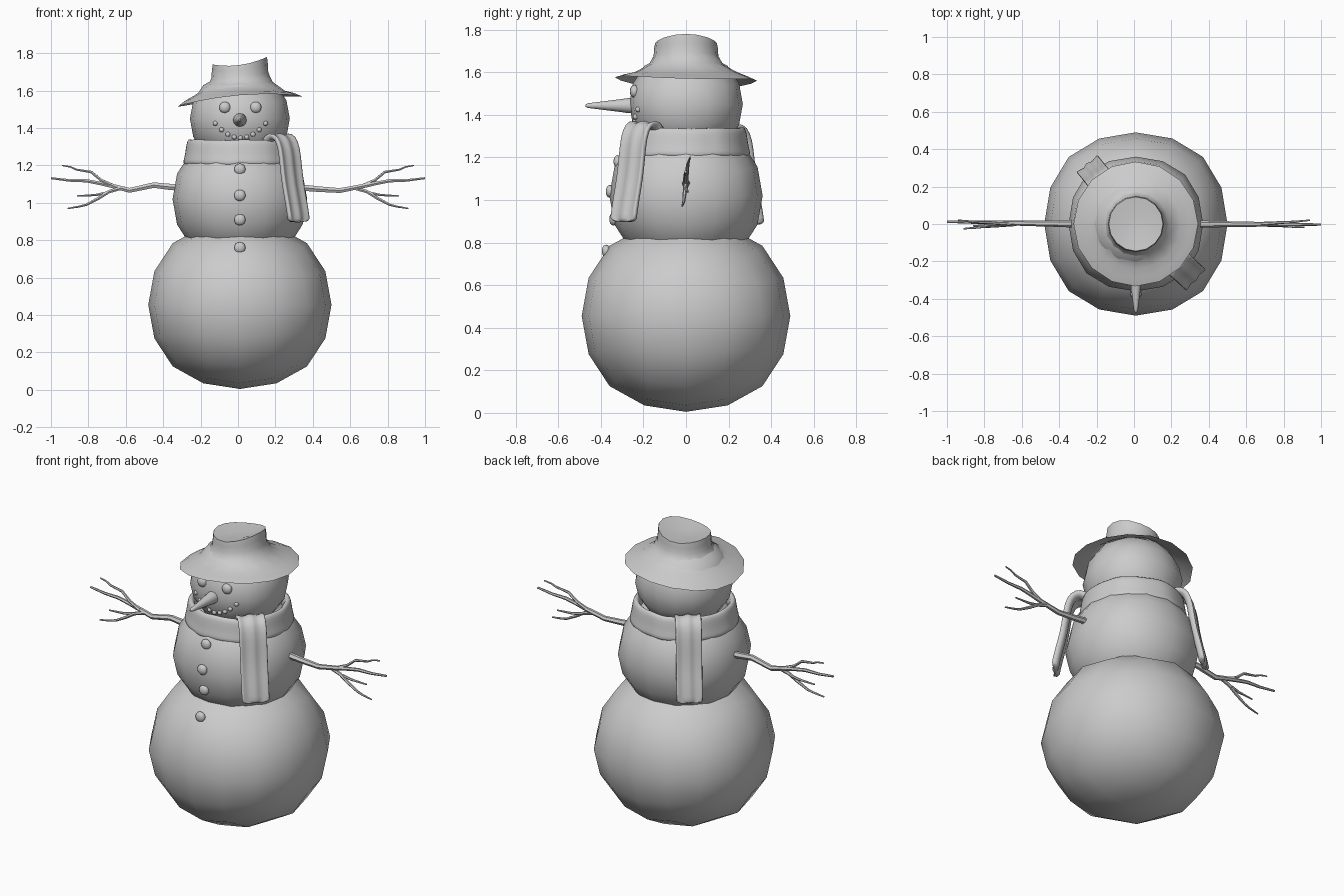
import bpy, bmesh, math, random
from mathutils import Vector, Matrix

if "Cube" in bpy.data.objects:
    bpy.data.objects.remove(bpy.data.objects["Cube"])

random.seed(4)
CX = 0.01          # the figure's vertical axis
TAU = 2 * math.pi


def link(name, bm, levels=0, angle=None):
    bmesh.ops.recalc_face_normals(bm, faces=bm.faces)
    me = bpy.data.meshes.new(name)
    bm.to_mesh(me)
    bm.free()
    ob = bpy.data.objects.new(name, me)
    bpy.context.collection.objects.link(ob)
    for p in me.polygons:
        p.use_smooth = True
    if angle:
        bpy.ops.object.select_all(action='DESELECT')
        ob.select_set(True)
        bpy.context.view_layer.objects.active = ob
        bpy.ops.object.shade_smooth_by_angle(angle=math.radians(angle))
    if levels:
        mod = ob.modifiers.new("subdivision", 'SUBSURF')
        mod.levels = mod.render_levels = levels
        mod.use_limit_surface = False
    return ob


def ball(name, centre, radii):
    """Rounded cube: 16 sides around, sized by its axis radii."""
    bm = bmesh.new()
    bmesh.ops.create_cube(bm, size=2 / 0.8785)
    bm.transform(Matrix.Translation(centre) @ Matrix.Diagonal((*radii, 1)))
    return link(name, bm, 2)


def loft(name, rings, cap_start=False, cap_end=False, loop=False, levels=0, angle=None):
    """Skin a list of closed rings of points."""
    bm = bmesh.new()
    vs = [[bm.verts.new(p) for p in ring] for ring in rings]
    n = len(vs[0])
    pairs = list(zip(vs, vs[1:])) + ([(vs[-1], vs[0])] if loop else [])
    for a, b in pairs:
        for i in range(n):
            j = (i + 1) % n
            bm.faces.new((a[i], a[j], b[j], b[i]))
    if cap_start:
        bm.faces.new(vs[0])
    if cap_end:
        bm.faces.new(vs[-1])
    return link(name, bm, levels, angle)


# Snow balls
ball("bottom_ball", (CX, 0, 0.455), (0.49, 0.49, 0.45))
middle = ball("middle_ball", (CX, 0, 1.02), (0.36, 0.36, 0.34))
head = ball("head", (CX, 0, 1.45), (0.267, 0.267, 0.245))
bottom = bpy.data.objects["bottom_ball"]
bpy.context.view_layer.update()
deps = bpy.context.evaluated_depsgraph_get()


def stud(name, base, x, z, r, depth):
    """Small ball set on the front surface of a snow ball."""
    hit, loc, *_ = base.evaluated_get(deps).ray_cast(Vector((x, -2, z)), Vector((0, 1, 0)))
    return (name, (x, loc.y, z), (r, depth, r))


# Buttons, eyes and mouth
studs = [stud(f"button_{i}", base, CX, z, 0.03, 0.02) for i, (base, z) in enumerate(
    [(middle, 1.18), (middle, 1.04), (middle, 0.91), (bottom, 0.76)])]
for side, x in (("left", -0.07), ("right", 0.095)):
    studs.append(stud(f"eye_{side}", head, x, 1.51, 0.03, 0.022))
for i in range(9):
    t = (i - 4) / 4
    studs.append(stud(f"mouth_{i}", head, 0.013 + 0.134 * t, 1.347 + 0.078 * t * t, 0.013, 0.013))
for s in studs:
    ball(*s)

# Carrot nose
nose = [(-0.24, .037), (-0.275, .035), (-0.30, .031), (-0.34, .026), (-0.38, .021),
        (-0.42, .016), (-0.46, .011), (-0.472, .005)]
loft("nose", [[(CX + r * math.cos(TAU * i / 12), y, 1.443 + r * math.sin(TAU * i / 12))
               for i in range(12)] for y, r in nose], True, True, angle=50)

# Hat: radius, base height, then tilt, saddle and front terms
hat = [(0.05, 1.728, .005, 0, 0), (0.145, 1.737, .02, .023, 0), (0.15, 1.71, .018, .012, 0),
       (0.152, 1.675, .015, .006, 0), (0.175, 1.635, .012, 0, 0),
       (0.24, 1.60, .012, -.012, 0), (0.29, 1.585, .02, -.018, -.005),
       (0.333, 1.568, .0275, -.026, -.008)]
rings = []
for r, z, tilt, saddle, fr in hat:
    ring = []
    for i in range(16):
        c, s = math.cos(TAU * i / 16), math.sin(TAU * i / 16)
        ring.append((CX + r * c, r * s, z + tilt * c + saddle * c * c + fr * s))
    rings.append(ring)
loft("hat", rings, cap_start=True, angle=40)

# Scarf wrapped round the neck
band = [(0.245, 1.32), (0.262, 1.341), (0.28, 1.333), (0.287, 1.29), (0.294, 1.245),
        (0.303, 1.215), (0.29, 1.198), (0.265, 1.22), (0.24, 1.27)]
rings = []
for i in range(32):
    a = TAU * i / 32
    k, dz = random.uniform(-.004, .004), random.uniform(-.004, .004)
    rings.append([(CX + (r + k) * math.cos(a), (r + k) * math.sin(a), z + dz) for r, z in band])
loft("scarf_band", rings, loop=True, levels=1)


def scarf_tail(name, degrees, shift, width, drop):
    """Gently folded ribbon hanging over the band."""
    path = [Vector((r + shift, z - drop)) for r, z in (
        (.235, 1.29), (.25, 1.335), (.285, 1.358), (.325, 1.345), (.352, 1.29), (.365, 1.2),
        (.38, 1.1), (.405, 1.0), (.42, .93), (.425, .895))]
    a = math.radians(degrees)
    out, across = Vector((math.cos(a), math.sin(a), 0)), Vector((-math.sin(a), math.cos(a), 0))
    rings = []
    for i, p in enumerate(path):
        d = (path[min(i + 1, len(path) - 1)] - path[max(i - 1, 0)]).normalized()
        n = Vector((-d.y, d.x))
        ring = []
        for side, order in ((1, range(-3, 4)), (-1, range(3, -4, -1))):
            for k in order:
                q = p + n * (0.015 * side + 0.009 * math.cos(k * 2.1))
                ring.append(Vector((CX, 0, q.y)) + out * q.x + across * (width / 2 * k / 3))
        rings.append(ring)
    loft(name, rings, True, True, levels=1)


scarf_tail("scarf_tail_front", -43, 0, 0.155, 0)
scarf_tail("scarf_tail_back", 129, -0.025, 0.145, 0.015)


# Twig arms: each branch is x, z, radius, with a slight y drift
def arm(name, sign, shaft, drift):
    branches = [
        [(.28, 1.08, .02)] + shaft + [(.67, 1.09, .013), (.74, 1.105, .011), (.81, 1.118, .010),
                                      (.9, 1.12, .008), (1.0, 1.132, .006)],
        [(.66, 1.088, .011), (.73, 1.12, .009), (.785, 1.165, .008), (.865, 1.178, .006),
         (.895, 1.192, .005), (.94, 1.2, .004)],
        [(.63, 1.078, .011), (.69, 1.06, .010), (.745, 1.025, .009), (.81, .99, .007),
         (.85, .98, .006), (.912, .97, .004)],
        [(.70, 1.055, .008), (.76, 1.042, .007), (.86, 1.037, .004)]]
    cu = bpy.data.curves.new(name, 'CURVE')
    cu.dimensions = '3D'
    cu.bevel_depth = 1
    cu.bevel_resolution = 1
    cu.use_fill_caps = True
    for b, pts in enumerate(branches):
        sp = cu.splines.new('POLY')
        sp.points.add(len(pts) - 1)
        for k, (pt, (x, z, r)) in enumerate(zip(sp.points, pts)):
            pt.co = (sign * x, drift[b] * k / (len(pts) - 1), z, 1)
            pt.radius = r
    tmp = bpy.data.objects.new(name + "_curve", cu)
    me = bpy.data.meshes.new_from_object(tmp)
    bm = bmesh.new()
    bm.from_mesh(me)
    bpy.data.objects.remove(tmp)
    link(name, bm, angle=50)


arm("arm_right", 1, [(.36, 1.08, .019), (.435, 1.073, .017), (.545, 1.066, .015)],
    (-.003, .02, -.018, .01))
arm("arm_left", -1, [(.36, 1.085, .019), (.45, 1.095, .017), (.58, 1.067, .015)],
    (.012, .02, -.025, -.01))
